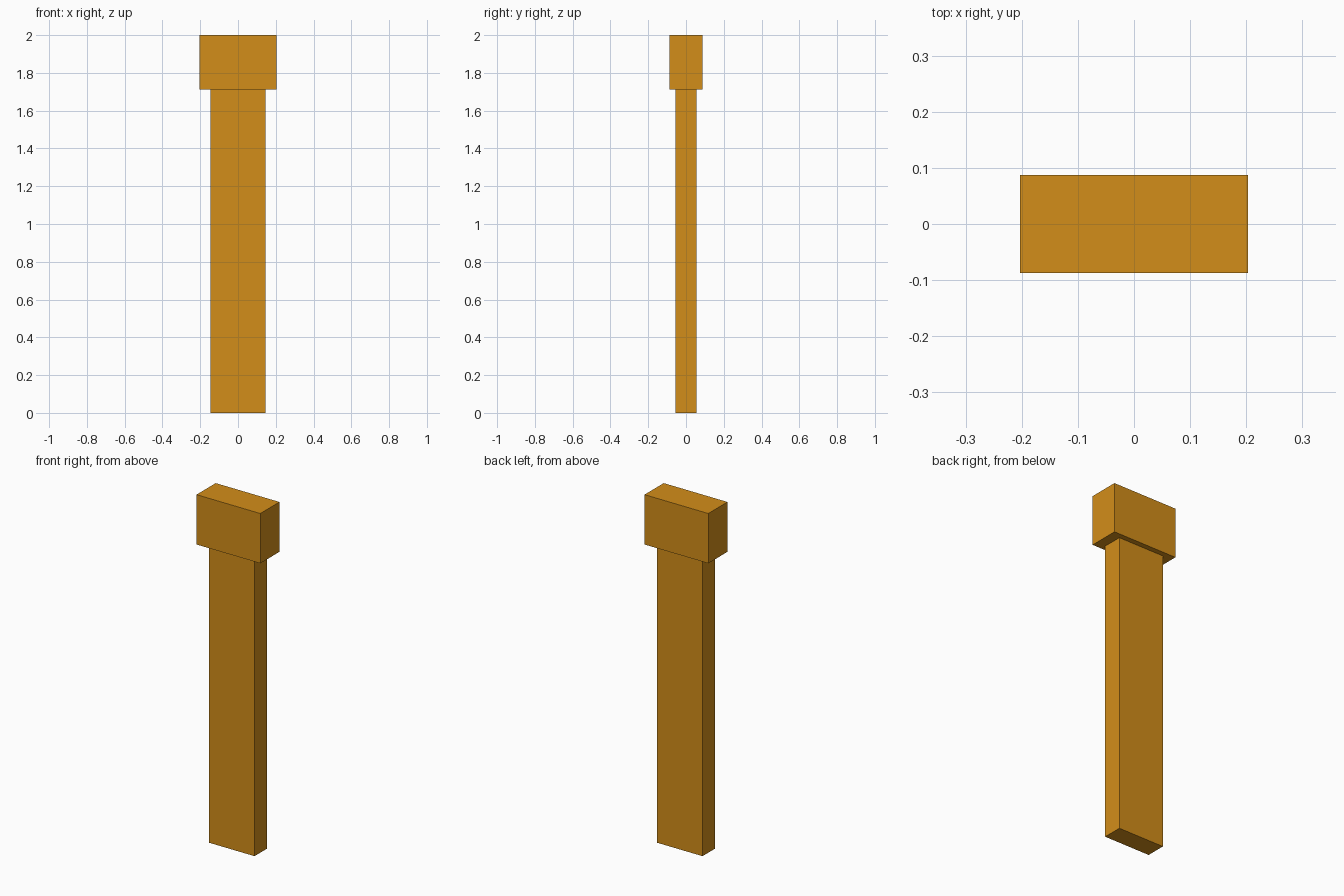
import bpy

if "Cube" in bpy.data.objects:
    bpy.data.objects.remove(bpy.data.objects["Cube"])

orange = bpy.data.materials.new("orange")
orange.diffuse_color = (0.65, 0.27, 0.01, 1.0)
orange.use_nodes = True
orange.node_tree.nodes["Principled BSDF"].inputs["Base Color"].default_value = orange.diffuse_color


def box(name, width, depth, z0, z1):
    """Centred box spanning z0 to z1."""
    bpy.ops.mesh.primitive_cube_add(size=1, location=(0, 0, (z0 + z1) / 2))
    obj = bpy.context.object
    obj.name = name
    obj.scale = (width, depth, z1 - z0)
    bpy.ops.object.transform_apply(location=False, rotation=False, scale=True)
    obj.data.materials.append(orange)
    return obj


HEAD_BOTTOM = 1.713

# Long flat shaft
box("shaft", 0.29, 0.113, 0.0, HEAD_BOTTOM)

# Wider block on top
box("head_block", 0.406, 0.174, HEAD_BOTTOM, 2.0)
